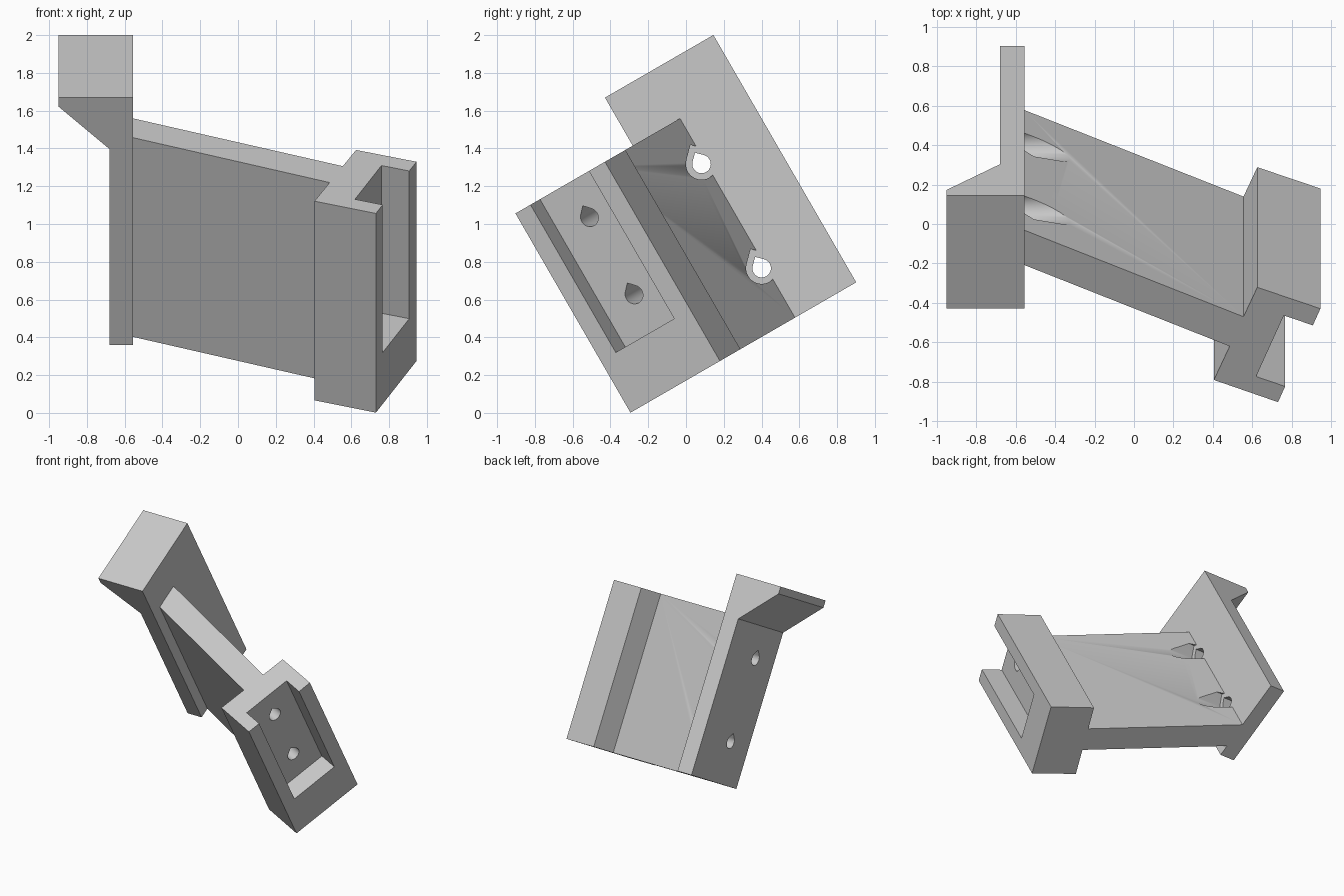
import bpy, bmesh, math
from mathutils import Vector

cube = bpy.data.objects.get("Cube")
if cube:
    bpy.data.objects.remove(cube)

# One plain grey for the whole bracket
grey = bpy.data.materials.new("plain grey")
grey.use_nodes = True
grey.diffuse_color = (0.58, 0.58, 0.58, 1)
grey.node_tree.nodes["Principled BSDF"].inputs["Base Color"].default_value = grey.diffuse_color

# Tilted axes: X along the arm, W across the part, D down its length
TILT = math.radians(30)
X = Vector((1, 0, 0))
W = Vector((0, math.cos(TILT), math.sin(TILT)))
D = Vector((0, math.sin(TILT), -math.cos(TILT)))
TOP, ARM_TOP, BOTTOM = -1.66, -1.366, -0.148


def prism(name, profile, e1, e2, start, sweep):
    """Extrude a 2D profile drawn on axes e1, e2."""
    bm = bmesh.new()
    face = bm.faces.new([bm.verts.new(start + e1 * a + e2 * b) for a, b in profile])
    result = bmesh.ops.extrude_face_region(bm, geom=[face])
    moved = [v for v in result["geom"] if isinstance(v, bmesh.types.BMVert)]
    bmesh.ops.translate(bm, verts=moved, vec=sweep)
    bmesh.ops.recalc_face_normals(bm, faces=bm.faces)
    mesh = bpy.data.meshes.new(name)
    bm.to_mesh(mesh)
    bm.free()
    mesh.materials.append(grey)
    obj = bpy.data.objects.new(name, mesh)
    bpy.context.collection.objects.link(obj)
    return obj


def cut(target, cutter):
    cutter.hide_render = True
    mod = target.modifiers.new("cut", 'BOOLEAN')
    mod.operation = 'DIFFERENCE'
    mod.solver = 'EXACT'
    mod.object = cutter
    bpy.context.view_layer.objects.active = target
    bpy.ops.object.modifier_apply(modifier=mod.name)
    bpy.data.objects.remove(cutter)


def teardrop(radius, steps=24):
    """Circle with a 45 degree peak towards the top."""
    pts = [(0, radius * math.sqrt(2))]
    for i in range(steps + 1):
        a = math.radians(135 + 270 * i / steps)
        pts.append((radius * math.cos(a), radius * math.sin(a)))
    return pts


# Mounting plate with chamfered hook along its top
plate = prism("mounting_plate",
              [(-0.555, TOP), (-0.95, TOP), (-0.95, TOP + 0.055), (-0.68, TOP + 0.315),
               (-0.68, BOTTOM), (-0.555, BOTTOM)],
              X, D, W * 0.463, W * 0.663)

# Sloping arm ending in a wider tilted block
arm = prism("arm_and_block",
            [(-0.555, 0.548), (0.485, 0.073), (0.405, -0.124), (0.73, -0.254),
             (0.945, 0.293), (0.625, 0.418), (0.555, 0.246), (-0.555, 0.752)],
            X, W, D * ARM_TOP, D * (BOTTOM - ARM_TOP))

# Pocket in the block, open at the top
inward = (X * -0.147 + W * 0.058).normalized()
along = (X * 0.215 + W * 0.547).normalized()
mouth = X * 0.766 + W * -0.162
pocket = prism("pocket_cutter", [(0, -0.1), (0.384, -0.1), (0.384, 0.158), (0, 0.158)],
               along, inward, mouth + D * (ARM_TOP - 0.1), D * (0.903 + 0.1))
cut(arm, pocket)

# Blind screw holes in the pocket floor
floor_centre = mouth + along * 0.192 + inward * 0.158
for d in (-1.152, -0.68):
    cut(arm, prism("screw_cutter", teardrop(0.05), along, -D,
                   floor_centre + D * d - inward * 0.05, inward * 0.35))

# Through holes in the plate, with wide clearance grooves in the arm
for d in (-1.10, -0.463):
    centre = W * 0.73 + D * d
    cut(plate, prism("bolt_cutter", teardrop(0.049), W, -D, centre - X * 0.8, X * 0.4))
    cut(arm, prism("groove_cutter", teardrop(0.083), W, -D, centre - X * 0.65, X * 0.5))

# Smooth bores, crisp edges
bpy.ops.object.select_all(action='DESELECT')
for obj in (plate, arm):
    obj.select_set(True)
bpy.context.view_layer.objects.active = arm
bpy.ops.object.shade_smooth_by_angle(angle=math.radians(30))
